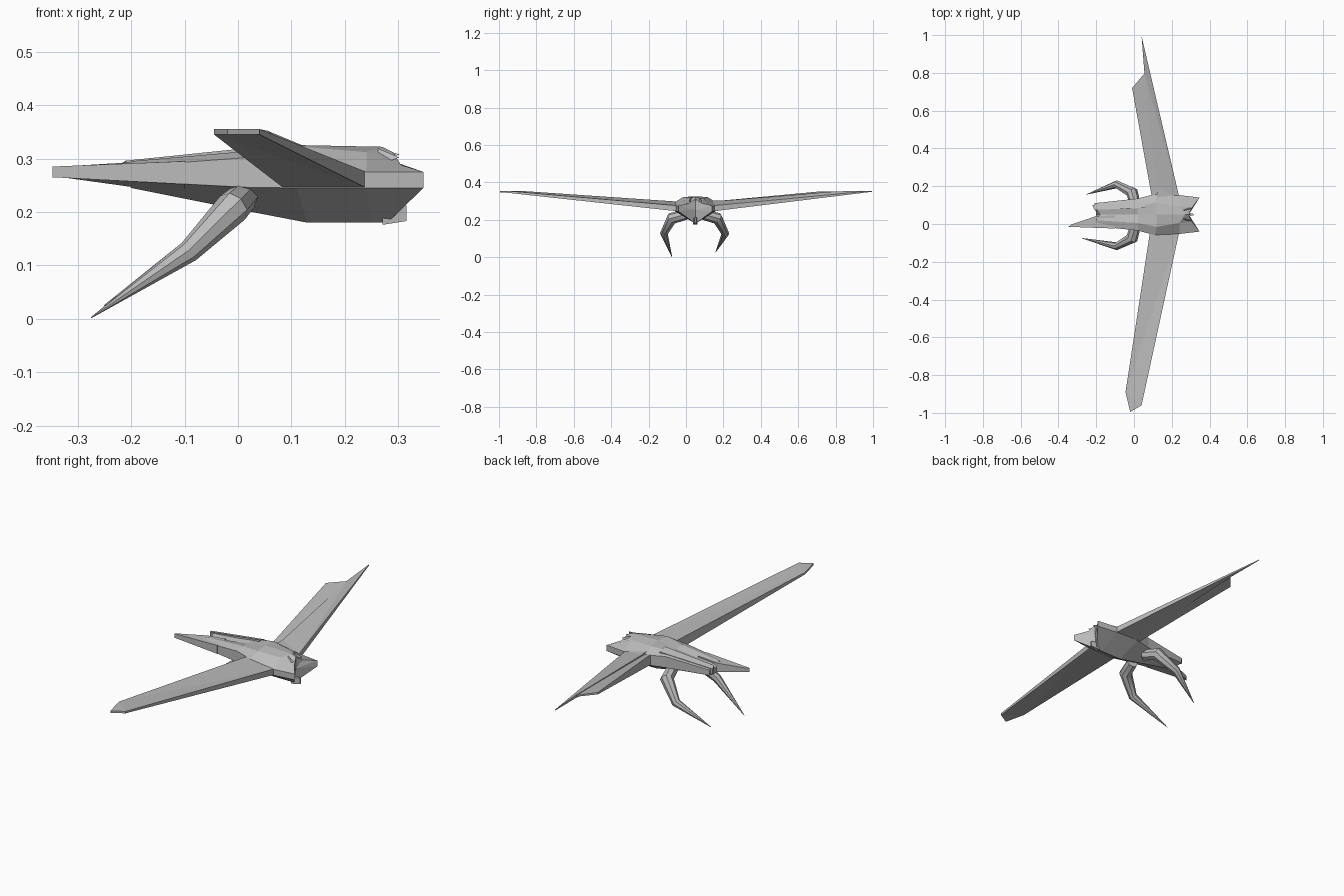
import bpy, bmesh, math
from mathutils import Vector

cube = bpy.data.objects.get("Cube")
if cube:
    bpy.data.objects.remove(cube)

grey = bpy.data.materials.new("plain_grey")
grey.use_nodes = True
colour = (0.5, 0.5, 0.5, 1)
grey.diffuse_color = colour
grey.node_tree.nodes["Principled BSDF"].inputs["Base Color"].default_value = colour

MID = 0.05  # centre line of the body in y


def finish(name, bm):
    bmesh.ops.recalc_face_normals(bm, faces=bm.faces)
    mesh = bpy.data.meshes.new(name)
    bm.to_mesh(mesh)
    bm.free()
    mesh.materials.append(grey)
    obj = bpy.data.objects.new(name, mesh)
    bpy.context.collection.objects.link(obj)
    return obj


def slab(name, points):
    """Closed plate from outline points (x, y, bottom z, top z)."""
    bm = bmesh.new()
    low = [bm.verts.new((x, y, b)) for x, y, b, t in points]
    top = [bm.verts.new((x, y, t)) for x, y, b, t in points]
    bm.faces.new(low)
    bm.faces.new(top)
    for i in range(len(points)):
        j = (i + 1) % len(points)
        bm.faces.new((low[i], low[j], top[j], top[i]))
    bmesh.ops.triangulate(bm, faces=[f for f in bm.faces if len(f.verts) > 4])
    return finish(name, bm)


def section(keel, low, high, shoulder, ridge):
    """Eight-point ring; side points are (x, half width, z)."""
    ring = [(keel[0], MID, keel[1])]
    ring += [(x, MID - w, z) for x, w, z in (low, high, shoulder)]
    ring.append((ridge[0], MID, ridge[1]))
    ring += [(x, MID + w, z) for x, w, z in (shoulder, high, low)]
    return ring


# Body: faceted hull with a V keel and two swept-forward cheek points
sections = [
    section((-0.20, 0.245), (-0.21, 0.06, 0.258), (-0.21, 0.06, 0.285),
            (-0.20, 0.03, 0.295), (-0.18, 0.285)),
    section((0.00, 0.205), (0.02, 0.085, 0.246), (0.02, 0.085, 0.302),
            (0.02, 0.045, 0.314), (0.02, 0.308)),
    section((0.13, 0.18), (0.11, 0.108, 0.245), (0.11, 0.108, 0.295),
            (0.12, 0.065, 0.322), (0.12, 0.325)),
    section((0.25, 0.18), (0.24, 0.103, 0.245), (0.24, 0.103, 0.275),
            (0.24, 0.045, 0.312), (0.27, 0.322)),
    section((0.28, 0.18), (0.347, 0.09, 0.245), (0.347, 0.09, 0.275),
            (0.305, 0.035, 0.288), (0.29, 0.312)),
]
bm = bmesh.new()
rings = [[bm.verts.new(p) for p in ring] for ring in sections]
for a, b in zip(rings, rings[1:]):
    for i in range(8):
        j = (i + 1) % 8
        bm.faces.new((a[i], a[j], b[j], b[i]))
for ring, centre in ((rings[0], (-0.20, MID, 0.27)), (rings[-1], (0.29, MID, 0.255))):
    c = bm.verts.new(centre)
    for i in range(8):
        bm.faces.new((ring[i], ring[(i + 1) % 8], c))
finish("body", bm)

# Long tail feather on the right side, with a shallow ridge feather over it
slab("tail_feather", [(-0.347, -0.015, 0.265, 0.285), (-0.10, -0.024, 0.252, 0.295),
                      (-0.10, 0.045, 0.235, 0.302), (-0.20, 0.042, 0.247, 0.293),
                      (-0.33, -0.002, 0.265, 0.285)])
slab("tail_ridge", [(-0.22, 0.10, 0.262, 0.29), (-0.21, 0.075, 0.262, 0.296),
                    (0.06, 0.085, 0.28, 0.324), (0.06, 0.125, 0.28, 0.312)])

# Wings
slab("right_wing", [(0.24, -0.04, 0.245, 0.275), (0.04, -0.96, 0.345, 0.355),
                    (-0.02, -0.995, 0.345, 0.355), (-0.045, -0.89, 0.345, 0.355),
                    (0.085, -0.04, 0.245, 0.297), (0.13, 0.03, 0.22, 0.29)])
slab("left_wing_front", [(0.24, 0.14, 0.245, 0.275), (0.04, 0.995, 0.35, 0.355),
                         (0.055, 0.80, 0.338, 0.352), (0.12, 0.19, 0.252, 0.302),
                         (0.125, 0.10, 0.235, 0.305)])
slab("left_wing_rear", [(0.13, 0.13, 0.245, 0.29), (0.058, 0.80, 0.342, 0.349),
                        (-0.01, 0.72, 0.342, 0.352), (0.095, 0.14, 0.245, 0.298)])

# Small lip under the chin
slab("chin", [(0.27, MID - 0.012, 0.176, 0.21), (0.315, MID - 0.004, 0.183, 0.212),
              (0.315, MID + 0.004, 0.183, 0.212), (0.27, MID + 0.012, 0.176, 0.21)])

# Crest of little spikes on the brow
bm = bmesh.new()
for side in (-1, 0, 1):
    root = Vector((0.262, MID + side * 0.022, 0.298))
    tip = bm.verts.new((0.302, MID + side * 0.034, 0.302 + 0.006 * (side == 0)))
    base = [bm.verts.new(root + Vector((0, math.cos(a) * 0.013, math.sin(a) * 0.021)))
            for a in (math.pi / 2, math.pi * 7 / 6, math.pi * 11 / 6)]
    bm.faces.new(base)
    for i in range(3):
        bm.faces.new((base[i], base[(i + 1) % 3], tip))
finish("brow_crest", bm)


# Curved claws
def claw(name, path):
    curve = bpy.data.curves.new(name, "CURVE")
    curve.dimensions = "3D"
    curve.bevel_depth = 1
    curve.bevel_resolution = 2
    curve.use_fill_caps = True
    spline = curve.splines.new("POLY")
    spline.points.add(len(path) - 1)
    for point, (x, y, z, r) in zip(spline.points, path):
        point.co = (x, y, z, 1)
        point.radius = r
    obj = bpy.data.objects.new(name, curve)
    bpy.context.collection.objects.link(obj)
    bpy.ops.object.select_all(action="DESELECT")
    obj.select_set(True)
    bpy.context.view_layer.objects.active = obj
    bpy.ops.object.convert(target="MESH")
    obj = bpy.context.object
    obj.data.materials.clear()
    obj.data.materials.append(grey)
    bpy.ops.object.shade_smooth_by_angle(angle=math.radians(40))


right_path = [(0.01, 0.0, 0.228, 0.028), (-0.01, -0.075, 0.208, 0.032),
              (-0.092, -0.118, 0.126, 0.021), (-0.275, -0.075, 0.002, 0.001)]
left_path = [(x, 2 * MID - y - 0.008, z, r) for x, y, z, r in right_path]
left_path[-1] = (-0.25, 0.157, 0.025, 0.001)
claw("right_claw", right_path)
claw("left_claw", left_path)
